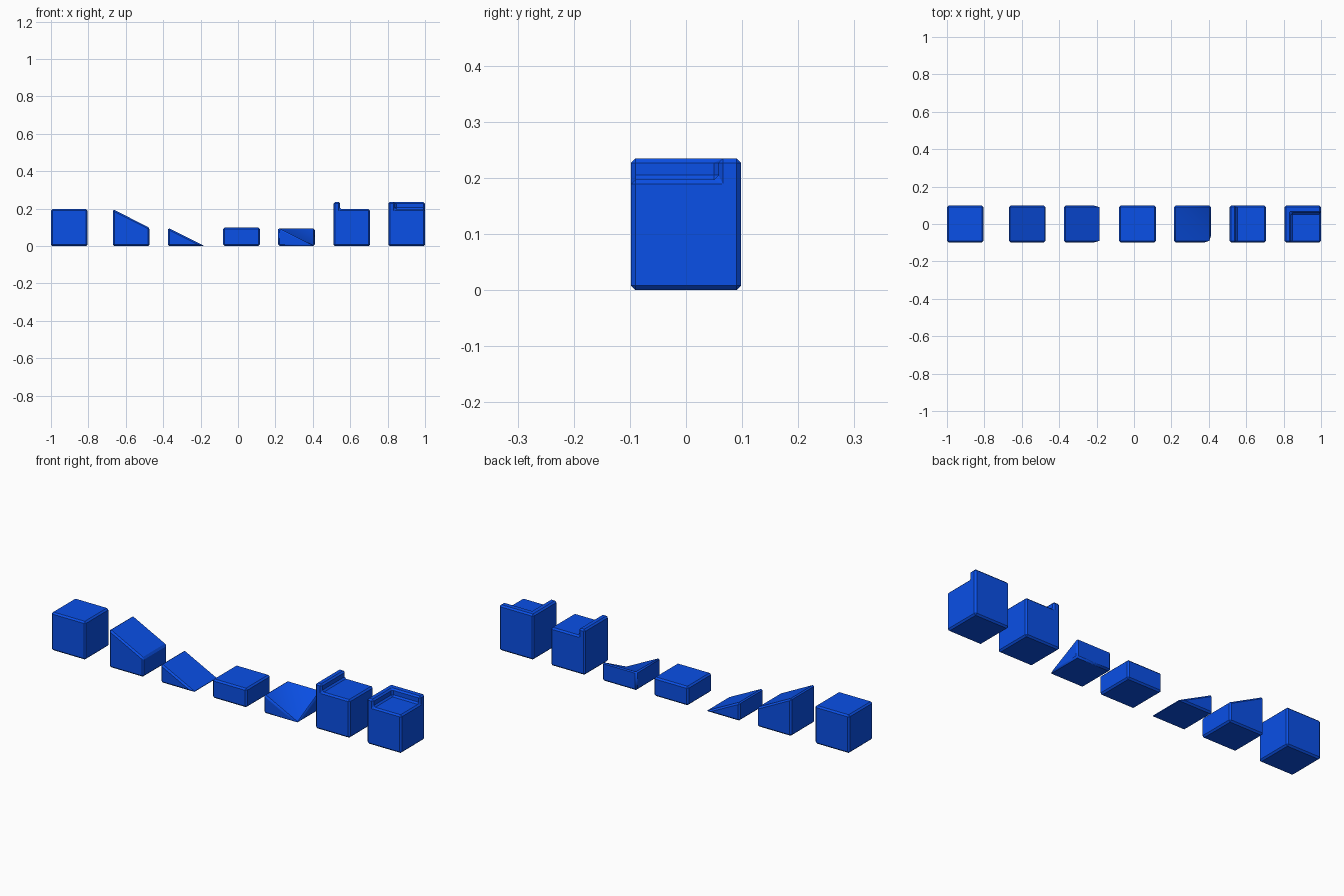
import bpy, bmesh, math

if "Cube" in bpy.data.objects:
    bpy.data.objects.remove(bpy.data.objects["Cube"])

W = 0.098      # half block width
H = 0.197      # full block height
L = 0.098      # half block height
LIP = 0.235    # height of the raised curb
T = 0.036      # curb thickness
BACK_T = 0.04  # back curb thickness on the corner block
BEVEL = 0.008

blue = bpy.data.materials.new("blue")
blue.diffuse_color = (0.003, 0.08, 0.8, 1)
blue.use_nodes = True
blue.node_tree.nodes["Principled BSDF"].inputs["Base Color"].default_value = blue.diffuse_color


def make_object(name, bm, x):
    bmesh.ops.recalc_face_normals(bm, faces=bm.faces)
    mesh = bpy.data.meshes.new(name)
    bm.to_mesh(mesh)
    bm.free()
    mesh.materials.append(blue)
    ob = bpy.data.objects.new(name, mesh)
    ob.location.x = x
    bpy.context.collection.objects.link(ob)
    return ob


def prism(name, profile, x, y0=-W, y1=W):
    """Extrude an x/z profile along y."""
    bm = bmesh.new()
    face = bm.faces.new([bm.verts.new((px, y0, pz)) for px, pz in profile])
    new = bmesh.ops.extrude_face_region(bm, geom=[face])["geom"]
    bmesh.ops.translate(bm, vec=(0, y1 - y0, 0),
                        verts=[v for v in new if isinstance(v, bmesh.types.BMVert)])
    return make_object(name, bm, x)


def box(x0, x1, z0, z1):
    return [(x0, z0), (x1, z0), (x1, z1), (x0, z1)]


def chamfer(ob):
    mod = ob.modifiers.new("chamfer", 'BEVEL')
    mod.width = BEVEL
    mod.segments = 1
    mod.limit_method = 'ANGLE'
    mod.angle_limit = math.radians(40)


# Blocks made from a constant profile
profiles = [
    ("full_block", -0.902, box(-W, W, 0, H)),
    ("upper_ramp", -0.571, [(-W, 0), (W, 0), (W, L), (-W, H)]),
    ("lower_ramp", -0.276, [(-W, 0), (W, 0), (-W, L)]),
    ("half_block", 0.019, box(-W, W, 0, L)),
    ("curb_block", 0.608, [(-W, 0), (W, 0), (W, H), (T - W, H), (T - W, LIP), (-W, LIP)]),
]
for name, x, profile in profiles:
    chamfer(prism(name, profile, x))

# Inner corner ramp: valley runs from the high back left to the low front right
bm = bmesh.new()
sw, se, ne, nw = [bm.verts.new((x, y, 0)) for x, y in ((-W, -W), (W, -W), (W, W), (-W, W))]
tsw, tne, tnw = [bm.verts.new((x, y, L)) for x, y in ((-W, -W), (W, W), (-W, W))]
for f in ((sw, se, ne, nw), (sw, se, tsw), (se, ne, tne), (ne, nw, tnw, tne),
          (nw, sw, tsw, tnw), (tsw, se, tnw), (se, tne, tnw)):
    bm.faces.new(f)
corner = make_object("corner_ramp", bm, 0.313)
chamfer(corner)
bpy.context.view_layer.objects.active = corner
corner.select_set(True)
bpy.ops.object.shade_smooth_by_angle(angle=math.radians(40))

# Corner curb block: tall box with a pocket cut out, leaving left and back curbs
curb_corner = prism("curb_corner_block", box(-W, W, 0, LIP), 0.902)
cutter = prism("pocket_cutter", box(T - W, 0.3, H, 0.4), 0.902, -0.3, W - BACK_T)
cutter.hide_render = True
cutter.hide_viewport = True
cut = curb_corner.modifiers.new("pocket", 'BOOLEAN')
cut.operation = 'DIFFERENCE'
cut.solver = 'EXACT'
cut.object = cutter
chamfer(curb_corner)
